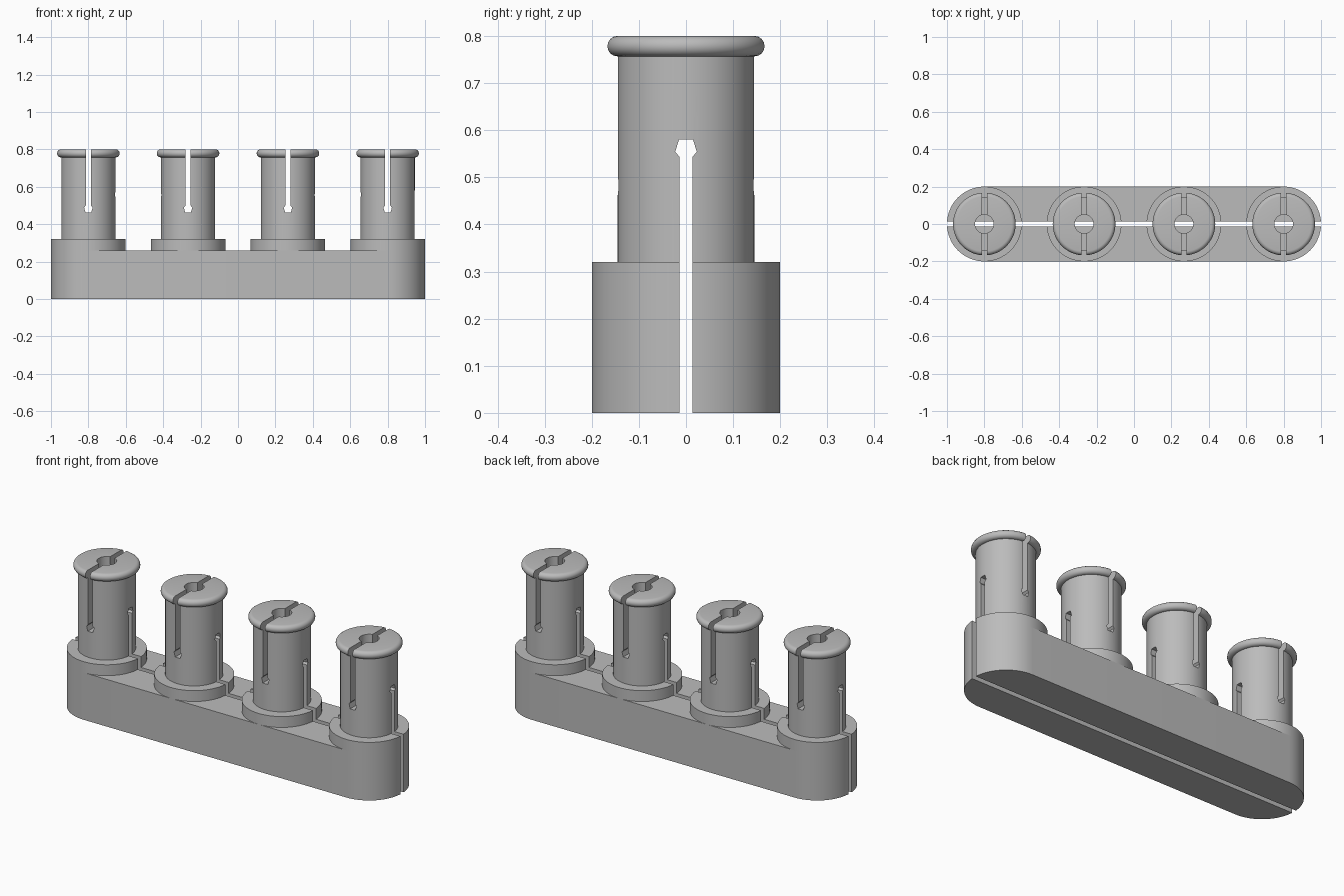
import bpy, bmesh, math

if "Cube" in bpy.data.objects:
    bpy.data.objects.remove(bpy.data.objects["Cube"], do_unlink=True)

SEG = 64            # sides of every round part
BASE_TOP = 0.26
END_R = 0.2
PEG_X = [-0.8, -0.267, 0.267, 0.8]
SLOT = 0.014        # half width of the slots

grey = bpy.data.materials.new("plain grey")
grey.use_nodes = True
grey.diffuse_color = (0.5, 0.5, 0.5, 1)
grey.node_tree.nodes["Principled BSDF"].inputs["Base Color"].default_value = (0.5, 0.5, 0.5, 1)


def add_object(name, bm):
    bmesh.ops.recalc_face_normals(bm, faces=bm.faces)
    mesh = bpy.data.meshes.new(name)
    bm.to_mesh(mesh)
    bm.free()
    mesh.materials.append(grey)
    obj = bpy.data.objects.new(name, mesh)
    bpy.context.collection.objects.link(obj)
    return obj


def prism(name, points, direction):
    """Solid from a closed outline swept along a direction."""
    bm = bmesh.new()
    face = bm.faces.new([bm.verts.new(p) for p in points])
    swept = bmesh.ops.extrude_face_region(bm, geom=[face])["geom"]
    bmesh.ops.translate(bm, vec=direction,
                        verts=[v for v in swept if isinstance(v, bmesh.types.BMVert)])
    return add_object(name, bm)


def lathe(name, profile):
    """Ring solid from a closed (radius, height) profile."""
    bm = bmesh.new()
    rings = []
    for i in range(SEG):
        a = 2 * math.pi * i / SEG
        rings.append([bm.verts.new((r * math.cos(a), r * math.sin(a), z)) for r, z in profile])
    n = len(profile)
    for i in range(SEG):
        a, b = rings[i], rings[(i + 1) % SEG]
        for j in range(n):
            k = (j + 1) % n
            bm.faces.new((a[j], b[j], b[k], a[k]))
    return add_object(name, bm)


def activate(obj):
    bpy.ops.object.select_all(action='DESELECT')
    obj.select_set(True)
    bpy.context.view_layer.objects.active = obj


def cut(obj, cutter):
    cutter.hide_render = True
    mod = obj.modifiers.new("slot", 'BOOLEAN')
    mod.operation = 'DIFFERENCE'
    mod.solver = 'EXACT'
    mod.object = cutter
    activate(obj)
    bpy.ops.object.modifier_apply(modifier=mod.name)
    bpy.data.objects.remove(cutter, do_unlink=True)


def smooth(obj):
    activate(obj)
    bpy.ops.object.shade_smooth_by_angle(angle=math.radians(30))


def keyhole(start, tip):
    """Slot outline from an open start to a flared, flat-ended tip."""
    s = 1 if tip > start else -1
    right = [(SLOT, start), (SLOT, tip - s * 0.036), (0.023, tip - s * 0.026), (0.015, tip)]
    return right + [(-u, z) for u, z in reversed(right)]


# Base bar with rounded ends, split along its length
outline = []
for side in (1, -1):
    for i in range(SEG // 2 + 1):
        a = -math.pi / 2 + 2 * math.pi * i / SEG
        outline.append((side * (0.8 + END_R * math.cos(a)), side * END_R * math.sin(a), 0))
base = prism("base_bar", outline, (0, 0, BASE_TOP))
cut(base, prism("base_cutter",
                [(-1.2, y, z) for y, z in ((-SLOT, -0.1), (SLOT, -0.1), (SLOT, 0.5), (-SLOT, 0.5))],
                (2.4, 0, 0)))
smooth(base)

# Peg: collar, shaft, rounded rim and blind bore
rim = []
for i in range(9):
    a = -math.pi / 2 + math.pi * i / 8
    rim.append((0.147 + 0.0205 * math.cos(a), 0.7785 + 0.0215 * math.sin(a)))
profile = [(0.05, BASE_TOP), (END_R, BASE_TOP), (END_R, 0.32), (0.145, 0.32), (0.145, 0.757)]
peg = lathe("peg_1", profile + rim + [(0.05, 0.8)])

# Lengthwise slot from below, crosswise slot from above
cut(peg, prism("long_cutter", [(-0.3, u, z) for u, z in keyhole(0.2, 0.58)], (0.6, 0, 0)))
cut(peg, prism("cross_cutter", [(u, -0.3, z) for u, z in keyhole(0.9, 0.463)], (0, 0.6, 0)))
smooth(peg)

# Row of pegs
peg.location.x = PEG_X[0]
for i, x in enumerate(PEG_X[1:], 2):
    copy = bpy.data.objects.new(f"peg_{i}", peg.data)
    copy.location.x = x
    bpy.context.collection.objects.link(copy)
